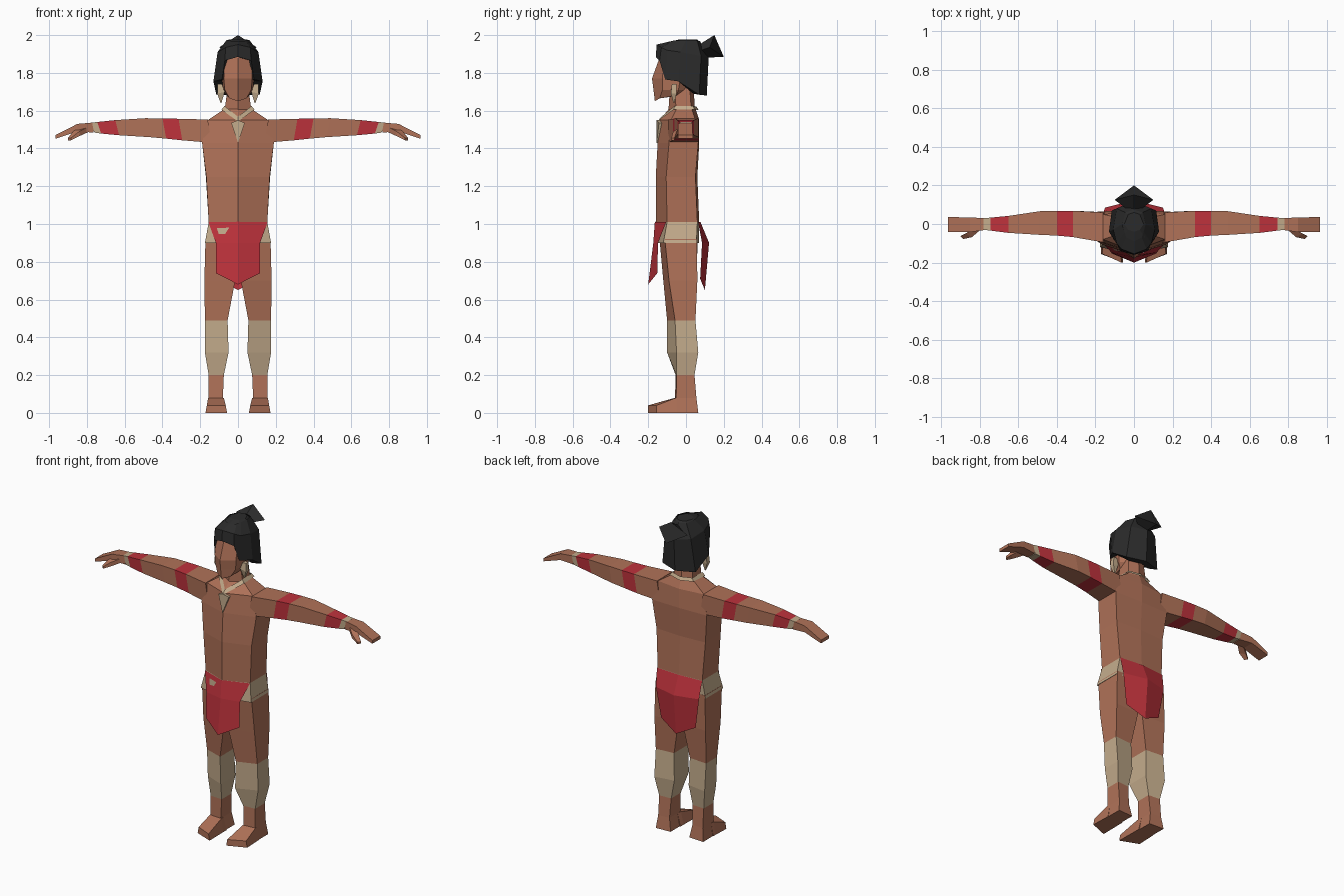
import bpy, bmesh


def material(name, rgb):
    m = bpy.data.materials.new(name)
    m.diffuse_color = (*rgb, 1)
    return m


MATS = {
    "skin": material("skin_brown", (0.434, 0.168, 0.098)),
    "red": material("cloth_red", (0.515, 0.032, 0.045)),
    "beige": material("leather_beige", (0.552, 0.413, 0.262)),
    "black": material("hair_black", (0.024, 0.024, 0.024)),
}


def sym(points):
    """Close a half outline (front centre to back centre) across x = 0."""
    return points + [(-x, y, z) for x, y, z in reversed(points) if x > 0]


def level(z, points):
    return sym([(x, y, z) for x, y in points])


def flip(rings, s):
    return [[(x * s, y, z) for x, y, z in r] for r in rings]


def loft(name, rings, colours, closed=True, caps=True):
    """Skin rings of equal count; colours has one name, or one per segment."""
    if isinstance(colours, str):
        colours = [colours] * (len(rings) - 1)
    used = list(dict.fromkeys(colours))
    bm = bmesh.new()
    vs = [[bm.verts.new(p) for p in r] for r in rings]
    n = len(rings[0])
    for i, c in enumerate(colours):
        for j in range(n if closed else n - 1):
            k = (j + 1) % n
            f = bm.faces.new((vs[i][j], vs[i][k], vs[i + 1][k], vs[i + 1][j]))
            f.material_index = used.index(c)
    if caps:
        bm.faces.new(vs[0]).material_index = used.index(colours[0])
        bm.faces.new(vs[-1]).material_index = used.index(colours[-1])
    bmesh.ops.recalc_face_normals(bm, faces=bm.faces)
    me = bpy.data.meshes.new(name)
    bm.to_mesh(me)
    bm.free()
    for c in used:
        me.materials.append(MATS[c])
    ob = bpy.data.objects.new(name, me)
    bpy.context.collection.objects.link(ob)
    return ob


# Torso with a hide belt around the hips
loft("torso", [
    level(0.90, [(0, -.155), (.175, -.12), (.175, .055), (0, .07)]),
    level(1.01, [(0, -.16), (.155, -.10), (.155, .06), (0, .07)]),
    level(1.25, [(0, -.16), (.168, -.105), (.17, .05), (0, .06)]),
    level(1.43, [(0, -.15), (.19, -.09), (.19, .065), (0, .07)]),
    level(1.55, [(0, -.14), (.16, -.08), (.16, .05), (0, .07)]),
    level(1.61, [(0, -.09), (.07, -.05), (.07, .03), (0, .05)]),
], ["beige", "skin", "skin", "skin", "skin"])

# Neck and head
loft("neck", [
    level(1.57, [(0, -.095), (.075, -.05), (.07, .03), (0, .05)]),
    level(1.72, [(0, -.085), (.055, -.06), (.055, .02), (0, .04)]),
], "skin")
loft("head", [
    sym([(0, -.165, 1.65), (.045, -.14, 1.665), (.06, -.05, 1.68), (0, .03, 1.69)]),
    level(1.71, [(0, -.172), (.07, -.125), (.08, -.04), (0, .06)]),
    level(1.77, [(0, -.18), (.075, -.125), (.085, -.03), (0, .08)]),
    level(1.88, [(0, -.14), (.07, -.115), (.085, -.03), (0, .08)]),
    level(1.94, [(0, -.10), (.05, -.08), (.06, -.02), (0, .06)]),
], "skin")

# Hair cap, turned inward along its lower edge
hem = [(0, -.16, 1.885), (.07, -.14, 1.865), (.085, -.11, 1.765),
       (.13, -.04, 1.755), (.115, .07, 1.685), (0, .11, 1.68)]
inner = [(x * .6, -.02 + (y + .02) * .65, z + .005) for x, y, z in hem]
loft("hair", [
    sym([(0, -.09, 1.965), (.04, -.07, 1.97), (.05, -.04, 1.972),
         (.06, 0, 1.975), (.045, .06, 1.97), (0, .075, 1.968)]),
    sym([(0, -.155, 1.95), (.065, -.13, 1.935), (.09, -.10, 1.92),
         (.108, -.03, 1.91), (.09, .08, 1.89), (0, .12, 1.88)]),
    sym(hem), sym(inner),
], "black", caps=False)
hair_top = [(0, -.09, 1.965), (0, .075, 1.968)]
loft("hair_crown", [
    level(1.96, [(0, -.10), (.055, -.07), (.065, 0), (.05, .06), (0, .08)]),
    level(1.976, [(0, -.04), (.03, -.03), (.05, 0), (.03, .05), (0, .06)]),
], "black")

# Hair bun flaring out behind the head
loft("hair_bun", [
    sym([(0, .07, 1.95), (.04, .08, 1.92), (0, .09, 1.88)]),
    sym([(0, .15, 2.0), (.10, .125, 1.935), (0, .20, 1.885)]),
], "black")

# Necklace band and pendant
loft("necklace", [
    sym([(0, -.152, 1.543), (.088, -.066, 1.605), (.082, .045, 1.607), (0, .066, 1.603)]),
    sym([(0, -.13, 1.568), (.072, -.06, 1.625), (.07, .037, 1.625), (0, .056, 1.622)]),
], "beige", caps=False)
loft("pendant", [
    [(0, -.135, 1.55), (.036, -.125, 1.535), (0, -.145, 1.43), (-.036, -.125, 1.535)],
    [(0, -.155, 1.55), (.036, -.143, 1.535), (0, -.155, 1.43), (-.036, -.143, 1.535)],
], "beige")


# Loincloth flaps, each folded along the middle
def flap(name, rows):
    loft(name, [[(-x, ys, zs), (0, yc, zc), (x, ys, zs)]
                for x, ys, zs, yc, zc in rows], "red", closed=False, caps=False)


flap("front_flap", [(.157, -.105, 1.01, -.165, 1.012),
                    (.117, -.148, .90, -.173, .90),
                    (.117, -.152, .74, -.20, .68)])
flap("back_flap", [(.157, .064, 1.01, .076, 1.012),
                   (.15, .085, .90, .122, .90),
                   (.12, .075, .71, .10, .65)])

# Arm sections: x, bottom z, top z, front y, back y
ARM = [(.15, 1.43, 1.553, -.095, .06), (.305, 1.443, 1.557, -.068, .068),
       (.39, 1.452, 1.559, -.06, .068), (.48, 1.46, 1.56, -.056, .066),
       (.64, 1.47, 1.55, -.046, .042), (.735, 1.479, 1.54, -.034, .033),
       (.77, 1.484, 1.536, -.03, .03)]
HAND = [(.765, 1.484, 1.537, -.03, .03), (.85, 1.49, 1.53, -.042, .034),
        (.965, 1.452, 1.472, -.042, .036)]


def arm_rings(sections, lean):
    return [[(x - lean, f, b), (x + lean, f, t), (x + lean, k, t), (x - lean, k, b)]
            for x, b, t, f, k in sections]


# Leg sections: z, inner x, outer x, then y of front inner, front outer, back outer, back inner
LEG = [(.92, 0, .172, -.14, -.112, .058, .062), (.70, .015, .178, -.12, -.09, .06, .055),
       (.49, .055, .175, -.10, -.058, .05, .04), (.32, .05, .175, -.10, -.05, .065, .045),
       (.20, .075, .155, -.055, -.05, .045, .04), (.08, .08, .155, -.058, -.052, .055, .05),
       (0, .065, .165, -.06, -.055, .065, .06)]
LEG_RINGS = [[(i, fi, z), (o, fo, z), (o, bo, z), (i, bi, z)]
             for z, i, o, fi, fo, bo, bi in LEG]

for side, s in (("left", 1), ("right", -1)):
    loft(side + "_arm", flip(arm_rings(ARM, .01), s),
         ["skin", "red", "skin", "skin", "red", "beige"])
    loft(side + "_hand", flip(arm_rings(HAND, 0), s), "skin")
    loft(side + "_thumb", flip([
        [(.79, -.025, 1.488), (.79, -.025, 1.515), (.84, -.03, 1.515), (.84, -.03, 1.492)],
        [(.84, -.068, 1.465), (.84, -.068, 1.49), (.875, -.05, 1.488), (.875, -.05, 1.465)],
        [(.885, -.078, 1.443), (.885, -.078, 1.455), (.90, -.062, 1.455), (.90, -.062, 1.443)],
    ], s), "skin")
    loft(side + "_leg", flip(LEG_RINGS, s),
         ["skin", "skin", "beige", "beige", "skin", "skin"])
    # Foot, with the toes splayed outward
    loft(side + "_foot", flip([
        [(.06, -.03, 0), (.168, -.03, 0), (.155, -.03, .08), (.08, -.03, .08)],
        [(.06, -.06, 0), (.168, -.05, 0), (.158, -.052, .08), (.075, -.058, .08)],
        [(.058, -.20, 0), (.172, -.155, 0), (.165, -.155, .04), (.065, -.20, .04)],
    ], s), "skin")
    # Ear pendant, a narrow spike
    loft(side + "_earring", flip([
        [(.085, -.075, 1.74), (.108, -.075, 1.74), (.108, -.05, 1.74), (.085, -.05, 1.74)],
        [(.07, -.08, 1.70), (.11, -.08, 1.69), (.11, -.05, 1.69), (.075, -.05, 1.70)],
        [(.088, -.066, 1.64), (.092, -.066, 1.64), (.092, -.062, 1.64), (.088, -.062, 1.64)],
    ], s), "beige")
